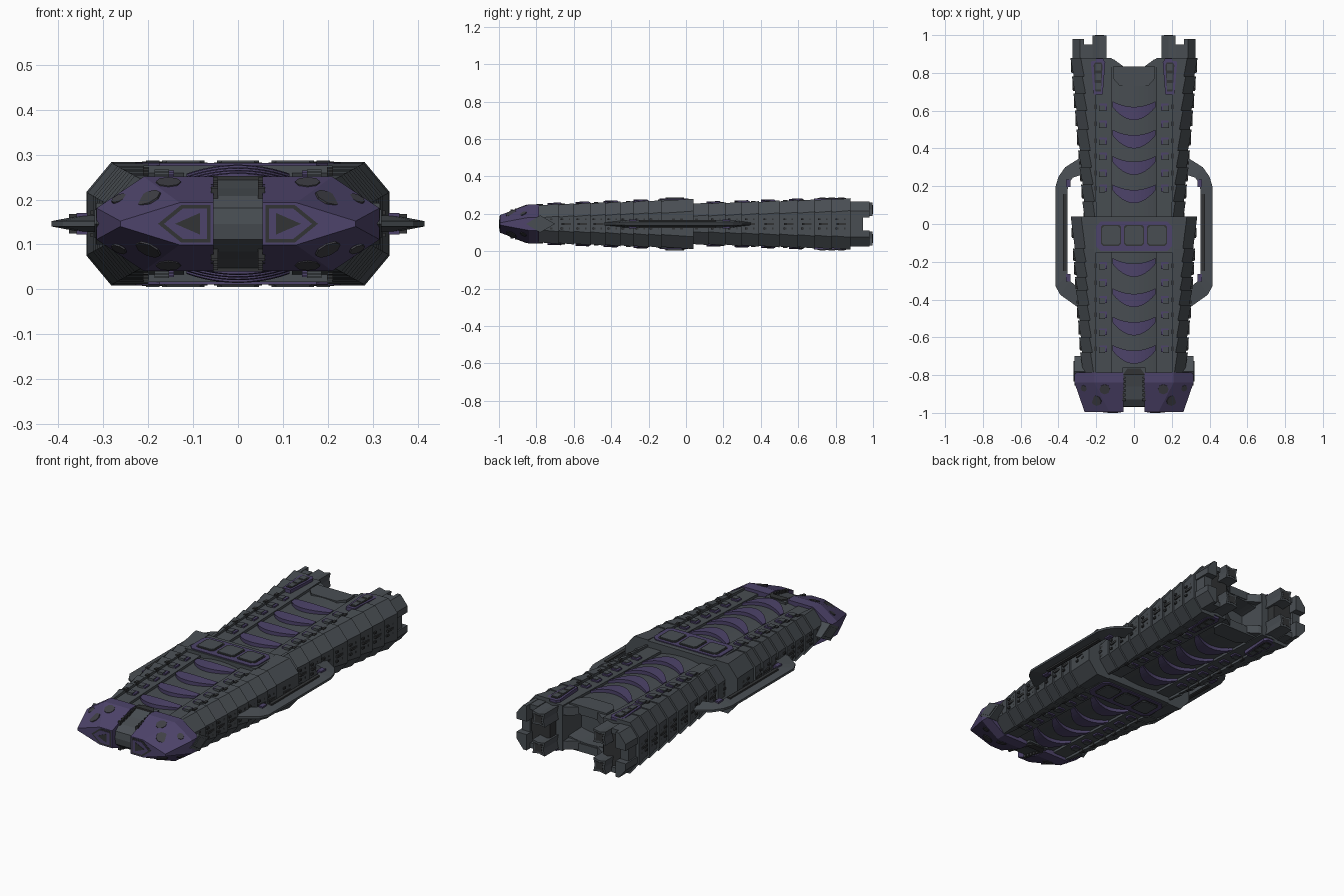
import bpy, bmesh, math
from mathutils import Vector
from mathutils.bvhtree import BVHTree

if "Cube" in bpy.data.objects:
    bpy.data.objects.remove(bpy.data.objects["Cube"])

ZC = 0.146  # the ship is mirrored about this height


def material(name, rgb):
    m = bpy.data.materials.new(name)
    m.diffuse_color = (*rgb, 1)
    m.use_nodes = True
    m.node_tree.nodes["Principled BSDF"].inputs["Base Color"].default_value = m.diffuse_color
    return m


GREY = material("hull grey", (0.066, 0.076, 0.086))
DARK = material("dark grey", (0.032, 0.034, 0.036))
PURPLE = material("purple", (0.075, 0.057, 0.145))
OLIVE = material("spot grey", (0.052, 0.052, 0.062))


def finish(name, bm, mat, axes="XZ"):
    bmesh.ops.recalc_face_normals(bm, faces=bm.faces)
    me = bpy.data.meshes.new(name)
    bm.to_mesh(me)
    bm.free()
    me.materials.append(mat)
    ob = bpy.data.objects.new(name, me)
    ob.location.z = ZC
    bpy.context.collection.objects.link(ob)
    if axes:
        mod = ob.modifiers.new("mirror", "MIRROR")
        mod.use_axis = ("X" in axes, False, "Z" in axes)
        mod.use_mirror_merge = False
    return ob


def loft(bm, rings):
    rows = [[bm.verts.new(p) for p in r] for r in rings]
    n = len(rows[0])
    for a, b in zip(rows, rows[1:]):
        for i in range(n):
            bm.faces.new((a[i], a[(i + 1) % n], b[(i + 1) % n], b[i]))
    bm.faces.new(rows[0])
    bm.faces.new(rows[-1])


def box(bm, x, y, z):
    loft(bm, [[(x[0], v, z[0]), (x[1], v, z[0]), (x[1], v, z[1]), (x[0], v, z[1])] for v in y])


def plate_z(bm, pts, z0, z1):
    loft(bm, [[(x, y, z) for x, y in pts] for z in (z0, z1)])


def plate_y(bm, pts, y0, y1):
    loft(bm, [[(x, y, z) for x, z in pts] for y in (y0, y1)])


def chamfered(cx, cy, w, h, c):
    return [(cx - w, cy - h + c), (cx - w + c, cy - h), (cx + w - c, cy - h), (cx + w, cy - h + c),
            (cx + w, cy + h - c), (cx + w - c, cy + h), (cx - w + c, cy + h), (cx - w, cy + h - c)]


# Taper of the two hull halves: half height and half width along y
def rear(y):
    t = (y - 0.04) / 0.84
    return 0.108 + 0.027 * t, 0.262 + 0.070 * t


def front(y):
    t = (y + 0.8) / 0.84
    return 0.100 + 0.032 * t, 0.272 + 0.058 * t


def hull(label, taper, cuts, y_in, ribs, pads):
    # overlapping armour segments on each flank
    bm = bmesh.new()
    for y0, y1 in zip(cuts, cuts[1:]):
        rings = []
        for y, d in ((y0, -0.005), (y1, 0.005)):
            h, w = taper(y)
            h, w = h + d * 0.5, w + d
            rings.append([(0.2, y, h), (w - 0.055, y, h), (w, y, h - 0.066),
                          (w, y, 0.066 - h), (w - 0.055, y, -h), (0.2, y, -h)])
        loft(bm, rings)
    finish(label + "_flank_armour", bm, GREY, "X")

    # lower rail beside the spine
    bm = bmesh.new()
    loft(bm, [[(0.12, y, 0), (0.2, y, 0), (0.2, y, taper(y)[0] - 0.012), (0.12, y, taper(y)[0] - 0.012)]
              for y in (cuts[0], cuts[-1])])
    finish(label + "_inner_rail", bm, GREY)

    # curved spine
    def arc(y, rise=0.0, low=0.0):
        h = taper(y)[0]
        top = [(0.13 * t / 5, y, h - 0.028 + 0.018 * (1 - (t / 5) ** 2) + rise) for t in range(-5, 6)]
        return top + [(x, y, (z - 0.05) * low) for x, _, z in reversed(top)]
    bm = bmesh.new()
    loft(bm, [arc(cuts[0]), arc(y_in)])
    if label == "rear":
        loft(bm, [arc(y_in, 0, 1), arc(0.83, 0, 1)])
    finish(label + "_spine", bm, GREY, "Z")

    # crescent ribs on the spine
    bm = bmesh.new()
    for yc in ribs:
        h = taper(yc)[0]
        rings = []
        for i in range(-6, 7):
            t = i / 6
            x, z = 0.115 * t, h - 0.012 + 0.020 * (1 - t * t)
            yf, yb = yc - 0.05 + 0.07 * t * t, yc + 0.02 + 0.03 * t * t
            rings.append([(x, yf, z), (x, yb, z + 0.002), (x, yb, z - 0.03), (x, yf, z - 0.03)])
        loft(bm, rings)
    finish(label + "_crescent_ribs", bm, PURPLE, "Z")

    # square pads on the rail, with a grey block in each
    bm, bg, bd = bmesh.new(), bmesh.new(), bmesh.new()
    for y in pads:
        h = taper(y)[0]
        box(bm, (0.142, 0.182), (y - 0.018, y + 0.018), (h - 0.03, h - 0.004))
        box(bg, (0.154, 0.186), (y - 0.022, y + 0.008), (h - 0.03, h - 0.001))
        box(bd, (0.198, 0.212), (y - 0.012, y + 0.012), (h - 0.02, h + 0.004))
    finish(label + "_pads", bm, PURPLE)
    finish(label + "_pad_blocks", bg, GREY)
    finish(label + "_rail_tabs", bd, DARK)

    # studs and small ports along the side
    bm = bmesh.new()
    for k in range(len(cuts) - 1):
        y = (cuts[k] + cuts[k + 1]) / 2
        w = taper(y)[1]
        for dy in (-0.022, 0.022):
            box(bm, (w - 0.02, w + 0.004), (y + dy - 0.008, y + dy + 0.008), (0.02, 0.03))
        box(bm, (w - 0.02, w + 0.006), (y - 0.025, y + 0.025), (-0.006, 0.006))
    finish(label + "_side_ports", bm, DARK)


hull("rear", rear, [-0.05, 0.12, 0.21, 0.30, 0.39, 0.50, 0.60, 0.69, 0.78, 0.88], 0.72,
     [0.60, 0.45, 0.31, 0.16], [0.62, 0.53, 0.44, 0.36, 0.27, 0.19])
hull("front", front, [-0.80, -0.68, -0.60, -0.51, -0.43, -0.35, -0.28, -0.20, -0.13, 0.04], 0.04,
     [-0.23, -0.39, -0.54, -0.69], [-0.22, -0.31, -0.40, -0.48, -0.57, -0.66])

# Midship hatch deck: frame and three hatches
bm = bmesh.new()
box(bm, (-0.21, 0.21), (-0.15, 0.04), (0, 0.130))
finish("hatch_deck", bm, GREY, "Z")
bm, bd, bg = bmesh.new(), bmesh.new(), bmesh.new()
plate_z(bm, chamfered(0, -0.065, 0.2, 0.078, 0.025), 0.125, 0.135)
for x in (-0.122, 0, 0.122):
    plate_z(bd, chamfered(x, -0.06, 0.054, 0.056, 0.012), 0.13, 0.137)
    plate_z(bg, chamfered(x, -0.06, 0.047, 0.049, 0.010), 0.13, 0.141)
finish("hatch_frame", bm, PURPLE, "Z")
finish("hatch_surrounds", bd, DARK, "Z")
finish("hatches", bg, GREY, "Z")

# Head: two purple jaw blocks with a cut-off nose
wide = [(0.055, 0.105), (0.21, 0.105), (0.315, 0.035), (0.315, -0.035), (0.21, -0.105), (0.055, -0.105)]
nose = [(0.055, 0.047), (0.13, 0.047), (0.262, 0.006), (0.262, -0.006), (0.13, -0.047), (0.055, -0.047)]
bm = bmesh.new()
loft(bm, [[(x, y, z) for x, z in s] for y, s in ((-0.785, wide), (-0.84, wide), (-0.994, nose))])
bmesh.ops.recalc_face_normals(bm, faces=bm.faces)
tree = BVHTree.FromBMesh(bm)
finish("head_jaws", bm, PURPLE, "X")

# grey spots lying on the sloped head faces
bm = bmesh.new()
for x, y, r in ((0.155, -0.875, 0.028), (0.20, -0.935, 0.03), (0.265, -0.87, 0.018)):
    p, n, _, _ = tree.ray_cast(Vector((x, y, 1)), Vector((0, 0, -1)))
    q = n.to_track_quat("Z", "Y")
    loft(bm, [[p + q @ Vector((r * math.cos(a * math.pi / 4), r * math.sin(a * math.pi / 4), d))
               for a in range(8)] for d in (-0.002, 0.0025)])
finish("head_spots", bm, OLIVE)

# nose panels: dark rim, purple field, dark triangle
for name, k, y, mat in (("nose_rim", 0.88, -0.996, DARK), ("nose_field", 0.72, -0.998, PURPLE)):
    bm = bmesh.new()
    plate_y(bm, [(0.105 + (x - 0.105) * k, z * k) for x, z in
                 ((0.055, 0.047), (0.13, 0.047), (0.188, 0), (0.13, -0.047), (0.055, -0.047))], -0.99, y)
    finish(name, bm, mat, "X")
bm = bmesh.new()
plate_y(bm, [(0.085, 0.024), (0.14, 0.0), (0.085, -0.024)], -0.99, -1.0)
finish("nose_triangle", bm, DARK, "X")

# side wedge diamonds of the head
bm = bmesh.new()
for k, x in ((1, 0.316), (0.7, 0.32)):
    loft(bm, [[(v, -0.78 + dy * k, dz * k) for dy, dz in ((-0.075, 0), (0, 0.046), (0.08, 0), (0, -0.046))]
              for v in (0.26, x)])
finish("head_side_diamond", bm, GREY, "X")

# grey neck between the jaws, rounded at the front, with teeth
bm = bmesh.new()
prof = [(-0.76, 0.10), (-0.80, 0.098), (-0.86, 0.078), (-0.93, 0.062), (-0.965, 0.035), (-0.97, 0)]
prof += [(y, -z) for y, z in reversed(prof[:-1])]
loft(bm, [[(x, y, z) for y, z in prof] for x in (-0.06, 0.06)])
finish("head_neck", bm, GREY, "")
bm = bmesh.new()
for i in range(6):
    y = -0.81 - i * 0.024
    box(bm, (0.045, 0.06), (y - 0.008, y + 0.008), (0.05, 0.103 - i * 0.005))
finish("neck_teeth", bm, DARK)
bm = bmesh.new()
plate_z(bm, [(-0.06, -0.80), (0.06, -0.80), (0.035, -0.765), (-0.035, -0.765)], 0.05, 0.106)
finish("neck_collar", bm, DARK, "Z")

# Side guard bars with wedge section, and their purple clamps
outer = [(0.27, 0.36), (0.365, 0.30), (0.40, 0.25), (0.415, 0.20), (0.415, -0.33), (0.39, -0.375), (0.27, -0.46)]
inner = [(0.25, 0.27), (0.325, 0.245), (0.345, 0.215), (0.352, 0.18), (0.352, -0.27), (0.34, -0.30), (0.27, -0.36)]
bm, bd = bmesh.new(), bmesh.new()
loft(bm, [[(*o, 0.006), (*i, 0.018), (*i, -0.018), (*o, -0.006)] for o, i in zip(outer, inner)])
finish("side_guard_bar", bm, GREY, "X")
plate_z(bd, [(0.358, 0.16), (0.376, 0.16), (0.376, -0.25), (0.358, -0.25)], -0.022, 0.022)
finish("guard_bar_ridge", bd, DARK, "X")
bm = bmesh.new()
for y in (0.215, -0.285):
    plate_z(bm, [(0.335, y - 0.02), (0.36, y - 0.02), (0.36, y + 0.02), (0.335, y + 0.02)], -0.024, 0.024)
finish("guard_bar_clamps", bm, PURPLE, "X")

# Stern: tapered purple frames on deck
for name, k, z, mat in (("stern_frame", 1, 0.136, PURPLE), ("stern_frame_inset", 0.62, 0.139, DARK)):
    bm = bmesh.new()
    plate_z(bm, [(0.19 + x * k, 0.775 + y * (k + 1) / 2) for x, y in
                 ((-0.024, -0.09), (0.024, -0.09), (0.038, 0.08), (0.026, 0.1), (-0.026, 0.1), (-0.038, 0.08))],
            0.11, z)
    finish(name, bm, mat)
bm = bmesh.new()
for y in (0.73, 0.78, 0.83):
    box(bm, (0.175, 0.205), (y - 0.017, y + 0.017), (0.12, 0.141))
finish("stern_frame_blocks", bm, GREY)

# recessed centre apron and its corner fillets
bm = bmesh.new()
plate_z(bm, [(-0.11, 0.77), (-0.075, 0.73), (0.075, 0.73), (0.11, 0.77), (0.11, 0.835), (-0.11, 0.835)], 0.08, 0.124)
plate_z(bm, [(0.05, 0.83), (0.13, 0.83), (0.13, 0.88), (0.105, 0.87)], 0.07, 0.115)
plate_z(bm, [(-0.05, 0.83), (-0.13, 0.83), (-0.13, 0.88), (-0.105, 0.87)], 0.07, 0.115)
finish("stern_apron", bm, GREY, "Z")

# engine core, star nozzles and outer thruster shells
bm = bmesh.new()
box(bm, (0.16, 0.30), (0.87, 0.93), (-0.10, 0.10))
finish("engine_core", bm, DARK, "X")


def star(r):
    return [(0.182 + r * k * math.cos(a * math.pi / 4 + math.pi / 4),
             0.078 + r * k * math.sin(a * math.pi / 4 + math.pi / 4))
            for a in range(8) for k in ((1.3,) if a % 2 == 0 else (0.72,))]


bm, bd = bmesh.new(), bmesh.new()
plate_y(bm, star(0.040), 0.86, 0.998)
plate_y(bd, star(0.026), 0.99, 1.0)
finish("star_nozzles", bm, GREY)
finish("nozzle_mouths", bd, DARK)
bm = bmesh.new()
shell = [(0.265, 0.035), (0.326, 0.035), (0.326, 0.070), (0.285, 0.120), (0.265, 0.120)]
plate_y(bm, shell, 0.87, 0.98)
box(bm, (0.22, 0.27), (0.87, 0.95), (0.09, 0.118))
box(bm, (0.27, 0.318), (0.87, 0.945), (0, 0.04))
finish("thruster_shells", bm, GREY)
